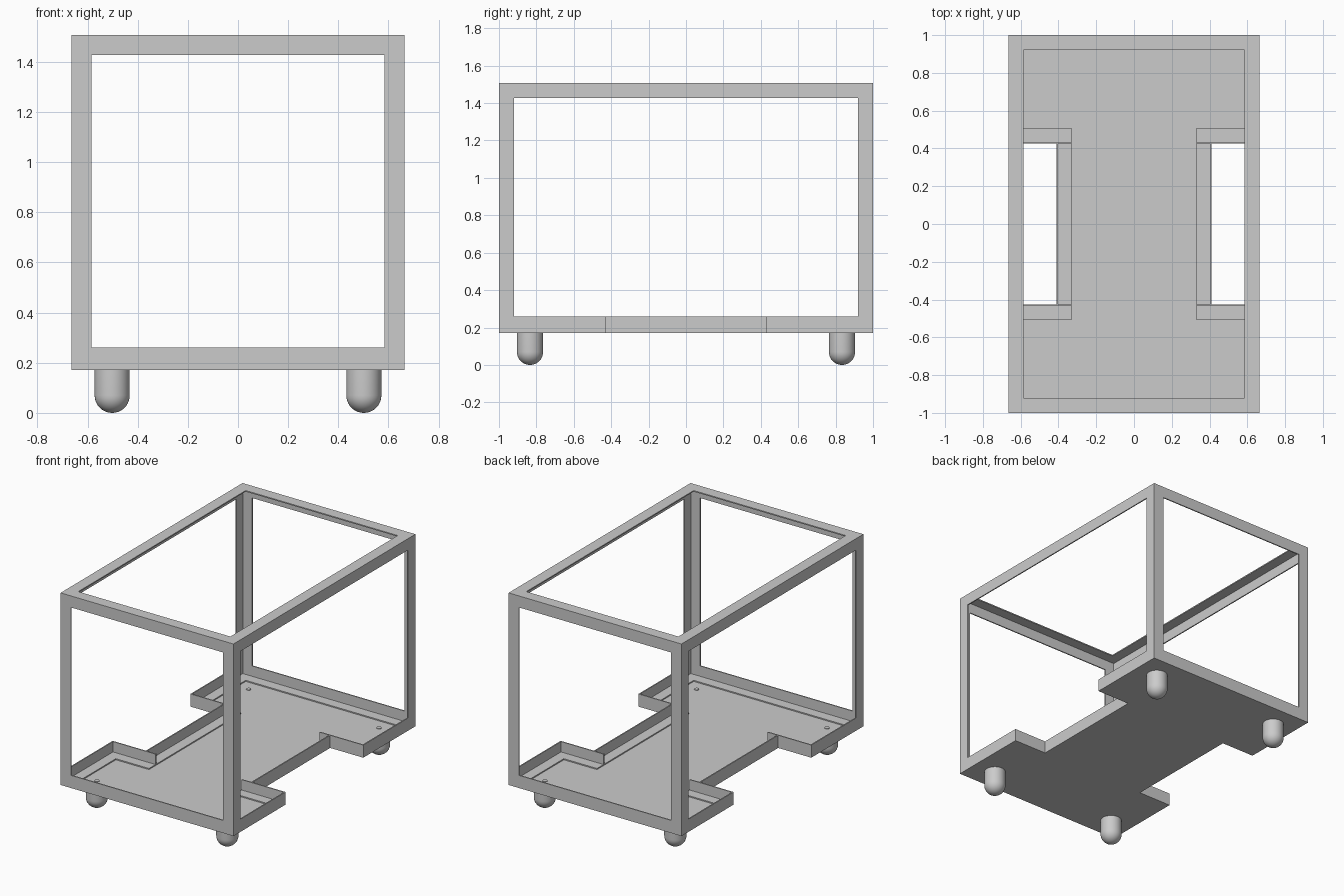
import bpy, bmesh, math
from mathutils import Vector

cube = bpy.data.objects.get("Cube")
if cube:
    bpy.data.objects.remove(cube, do_unlink=True)

# Main dimensions
HX, HY = 0.665, 1.0            # outer half width and half length
BASE, TOP = 0.172, 1.508       # underside of plate, top of frame
W, T = 0.08, 0.008             # angle bar leg width and thickness
NOTCH_X, NOTCH_Y = 0.41, 0.427 # side notches in the floor
DECK = BASE + T

grey = bpy.data.materials.new("light_grey_metal")
grey.use_nodes = True
grey.diffuse_color = (0.6, 0.6, 0.6, 1)
grey.node_tree.nodes["Principled BSDF"].inputs["Base Color"].default_value = (0.6, 0.6, 0.6, 1)


def add_object(name, bm):
    bmesh.ops.recalc_face_normals(bm, faces=bm.faces)
    mesh = bpy.data.meshes.new(name)
    bm.to_mesh(mesh)
    bm.free()
    mesh.materials.append(grey)
    obj = bpy.data.objects.new(name, mesh)
    bpy.context.collection.objects.link(obj)
    return obj


def prism(name, outline, depth):
    """Extrude a closed outline along a vector."""
    bm = bmesh.new()
    face = bm.faces.new([bm.verts.new(p) for p in outline])
    new = bmesh.ops.extrude_face_region(bm, geom=[face])["geom"]
    bmesh.ops.translate(bm, vec=depth, verts=[v for v in new if isinstance(v, bmesh.types.BMVert)])
    return add_object(name, bm)


def angle_bar(name, start, end, leg_a, leg_b, mitre=(0, 0)):
    """L-section bar along its outer corner line; ends may be mitred along leg_a."""
    start, end, a, b = map(Vector, (start, end, leg_a, leg_b))
    along = (end - start).normalized()
    section = [(0, 0), (W, 0), (W, T), (T, T), (T, W), (0, W)]
    bm = bmesh.new()
    rings = []
    for point, sign in ((start, mitre[0]), (end, -mitre[1])):
        rings.append([bm.verts.new(point + a * u + b * v + along * sign * u) for u, v in section])
    n = len(section)
    for i in range(n):
        j = (i + 1) % n
        bm.faces.new((rings[0][i], rings[0][j], rings[1][j], rings[1][i]))
    bm.faces.new(rings[0])
    bm.faces.new(rings[1])
    return add_object(name, bm)


# Floor plate with a notch on each side
side = [(HX, -HY), (HX, -NOTCH_Y), (NOTCH_X, -NOTCH_Y),
        (NOTCH_X, NOTCH_Y), (HX, NOTCH_Y), (HX, HY)]
outline = side + [(-x, -y) for x, y in side]
prism("floor_plate", [(x, y, BASE) for x, y in outline], (0, 0, T))

UP, DOWN = (0, 0, 1), (0, 0, -1)

# Front and back rails, top and bottom
for sy, end_name in ((-1, "front"), (1, "back")):
    for z, leg, level in ((DECK, UP, "bottom"), (TOP, DOWN, "top")):
        angle_bar(f"{end_name}_{level}_rail", (-HX, sy * HY, z), (HX, sy * HY, z),
                  (0, -sy, 0), leg, (1, 1))

for sx, side_name in ((-1, "right"), (1, "left")):
    inward = (-sx, 0, 0)
    # Long top rail and the wall along the notch
    angle_bar(f"{side_name}_top_rail", (sx * HX, -HY, TOP), (sx * HX, HY, TOP), inward, DOWN, (1, 1))
    angle_bar(f"{side_name}_notch_rail", (sx * NOTCH_X, -NOTCH_Y, DECK),
              (sx * NOTCH_X, NOTCH_Y, DECK), inward, UP)
    for sy, end_name in ((-1, "front"), (1, "back")):
        place = f"{end_name}_{side_name}"
        # Short bottom side rail and the cross rail closing the notch
        angle_bar(f"{place}_bottom_rail", (sx * HX, sy * HY, DECK),
                  (sx * HX, sy * NOTCH_Y, DECK), inward, UP, (1, 0))
        angle_bar(f"{place}_cross_rail", (sx * HX, sy * NOTCH_Y, DECK),
                  (sx * (NOTCH_X - W), sy * NOTCH_Y, DECK), (0, sy, 0), UP)
        # Corner post between the rails
        angle_bar(f"{place}_post", (sx * HX, sy * HY, DECK + W), (sx * HX, sy * HY, TOP - W),
                  inward, (0, -sy, 0))

# Round-ended foot with a small stud through the plate
R, STEPS, SIDES = 0.07, 10, 40
profile = [(0, DECK + 0.004), (0.016, DECK + 0.004), (0.016, BASE), (R, BASE)]
for i in range(STEPS + 1):
    t = math.pi / 2 * i / STEPS
    profile.append((R * math.cos(t), R - R * math.sin(t)))
for sx, side_name in ((-1, "right"), (1, "left")):
    for sy, end_name in ((-1, "front"), (1, "back")):
        bm = bmesh.new()
        verts = [bm.verts.new((r, 0, z)) for r, z in profile]
        edges = [bm.edges.new(pair) for pair in zip(verts, verts[1:])]
        bmesh.ops.spin(bm, geom=verts + edges, cent=(0, 0, 0), axis=(0, 0, 1),
                       angle=math.tau, steps=SIDES)
        bmesh.ops.remove_doubles(bm, verts=bm.verts, dist=1e-5)
        foot = add_object(f"{end_name}_{side_name}_foot", bm)
        foot.location = (sx * 0.502, sy * 0.834, 0)
        bpy.ops.object.select_all(action="DESELECT")
        foot.select_set(True)
        bpy.context.view_layer.objects.active = foot
        bpy.ops.object.shade_smooth_by_angle(angle=math.radians(35))
